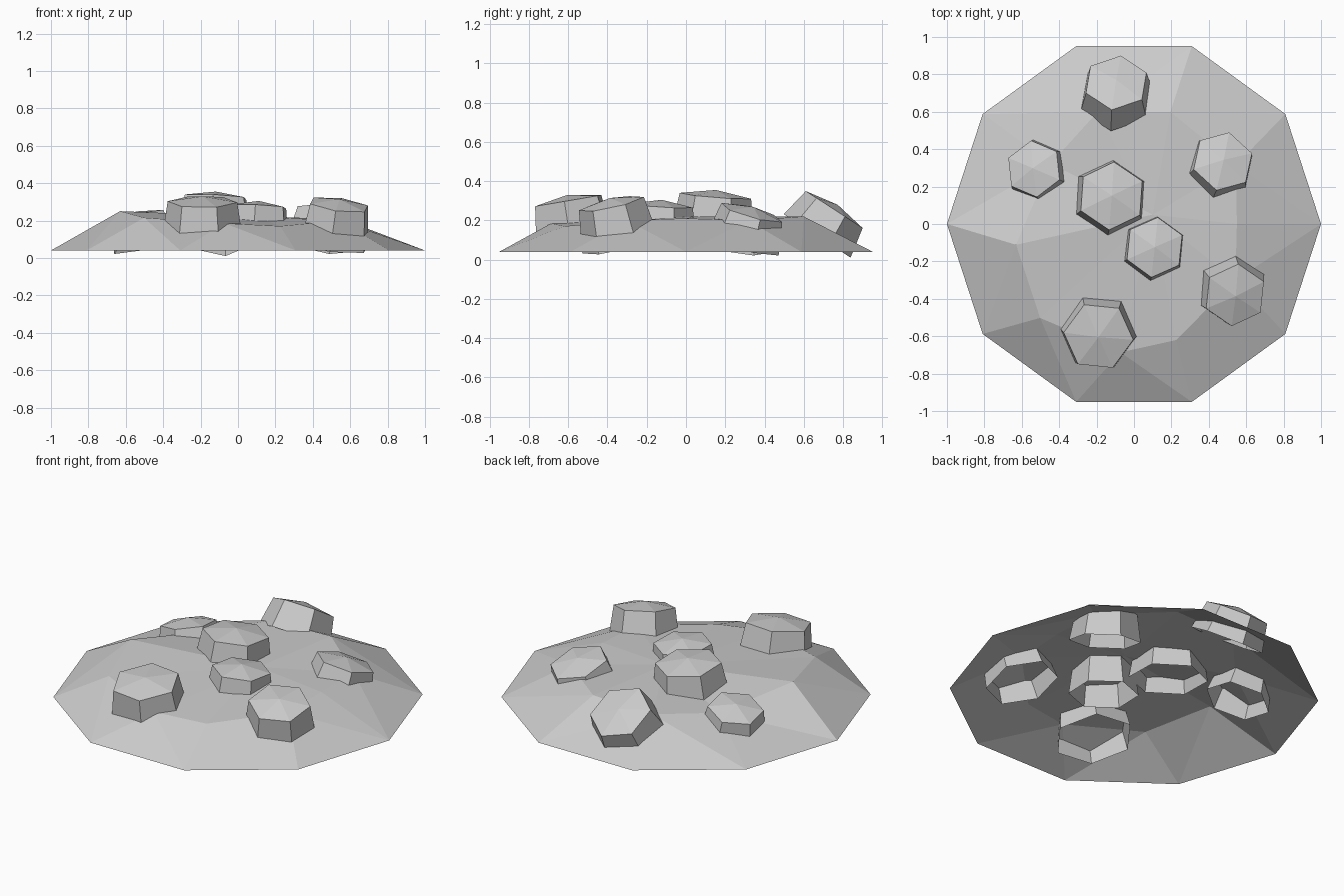
import bpy
from math import cos, sin, radians
from mathutils import Vector

if "Cube" in bpy.data.objects:
    bpy.data.objects.remove(bpy.data.objects["Cube"])


def make_object(name, verts, faces):
    mesh = bpy.data.meshes.new(name)
    mesh.from_pydata([tuple(v) for v in verts], [], faces)
    mesh.update()
    obj = bpy.data.objects.new(name, mesh)
    bpy.context.collection.objects.link(obj)
    return obj


def ring_faces(n, start):
    return [(start + i, start + (i + 1) % n, start + n + (i + 1) % n, start + n + i)
            for i in range(n)]


def fan_faces(n, start, tip):
    return [(start + i, start + (i + 1) % n, tip) for i in range(n)]


# Ground mound: open ten-sided skirt rising to an uneven plateau
SHOULDER = [(0, .55, .21), (30, .63, .20), (72, .63, .22), (108, .63, .21),
            (144, .55, .18), (190, .64, .25), (225, .71, .215), (264, .69, .185),
            (290, .66, .17), (331, .62, .20)]  # angle, radius, height
verts = [Vector((cos(radians(36 * i)), sin(radians(36 * i)), .04)) for i in range(10)]
verts += [Vector((r * cos(radians(a)), r * sin(radians(a)), z)) for a, r, z in SHOULDER]
verts.append(Vector((.1, .05, .22)))
tris = []
for a, b, c, d in ring_faces(10, 0):  # split each quad along its shorter diagonal
    if (verts[a] - verts[c]).length < (verts[b] - verts[d]).length:
        tris += [(a, b, c), (a, c, d)]
    else:
        tris += [(a, b, d), (b, c, d)]
make_object("ground_mound", verts, tris + fan_faces(10, 10, 20))


# Rocks: six-sided tapered stones, open below, leaning along the slope
def rock(name, top, radius, lean, turn, depth):
    axis = Vector((lean[0], lean[1], 1)).normalized()
    side = Vector((1, 0, 0)) - axis * axis.x
    side.normalize()
    other = axis.cross(side)
    top = Vector(top)
    pts = []
    for offset, r in ((-depth, radius), (0, radius * .85)):
        for i in range(6):
            a = radians(turn + 60 * i)
            p = top + axis * offset + (side * cos(a) + other * sin(a)) * r
            p.z = max(p.z, 0)
            pts.append(p)
    pts.append(top + axis * .03)
    make_object(name, pts, ring_faces(6, 0) + fan_faces(6, 6, 12))


rock("rock_centre", (-.12, .15, .325), .215, (.05, .08), 86, .20)
rock("rock_centre_small", (.11, -.125, .275), .19, (.05, .06), 84, .21)
rock("rock_front", (-.19, -.60, .30), .22, (.0, -.17), -6, .22)
rock("rock_front_right", (.54, -.38, .285), .20, (.13, -.22), 84, .22)
rock("rock_right", (.475, .335, .24), .195, (.16, .28), 78, .17)
rock("rock_back", (-.095, .755, .255), .205, (.0, .65), 82, .16)
rock("rock_left", (-.535, .295, .22), .18, (-.22, .12), 96, .16)
